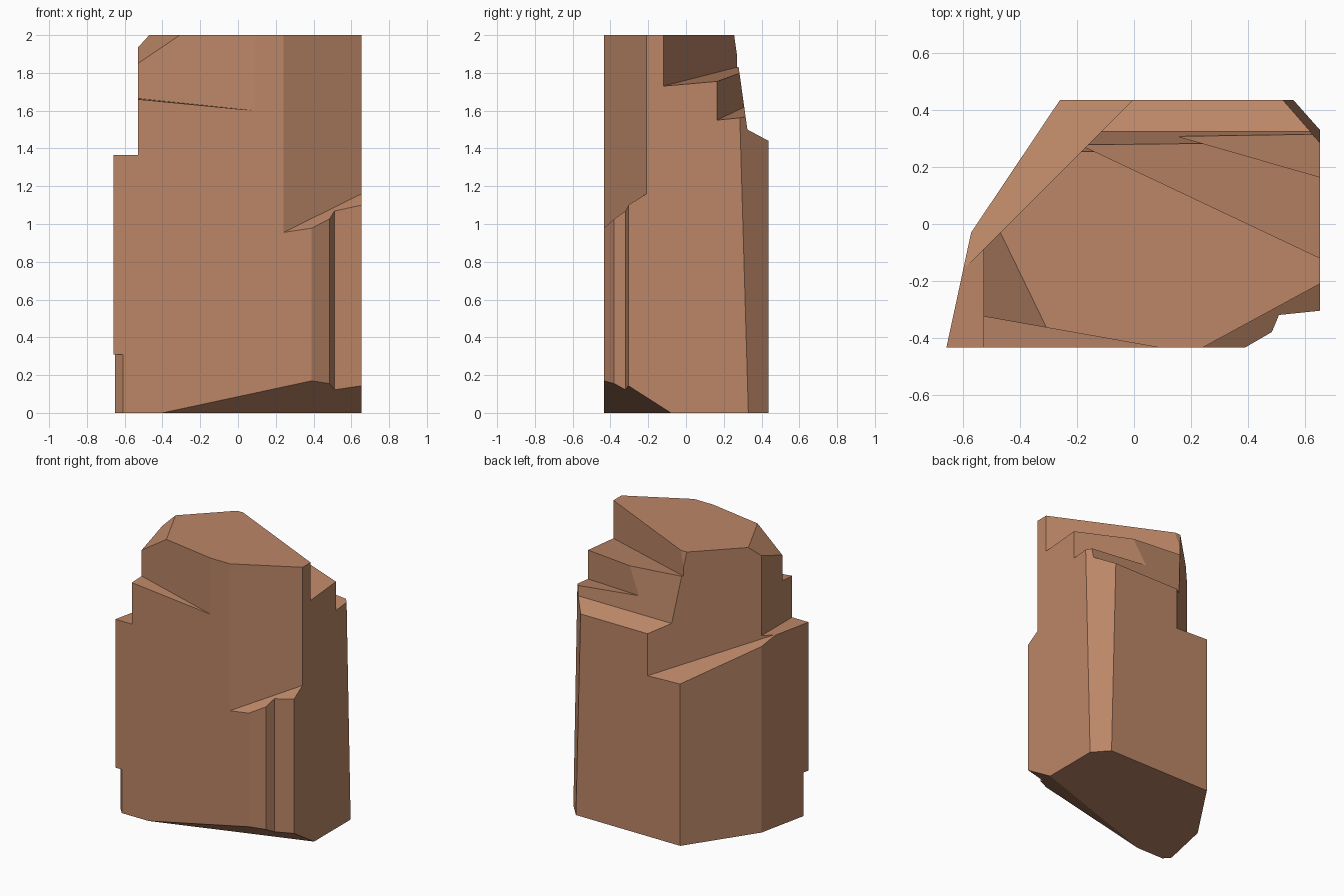
import bpy, bmesh
from mathutils import Vector

if "Cube" in bpy.data.objects:
    bpy.data.objects.remove(bpy.data.objects["Cube"], do_unlink=True)

clay = bpy.data.materials.new("clay_brown")
clay.use_nodes = True
colour = (0.50, 0.24, 0.135, 1)
clay.diffuse_color = colour
clay.node_tree.nodes["Principled BSDF"].inputs["Base Color"].default_value = colour


def add_object(name, bm):
    bmesh.ops.recalc_face_normals(bm, faces=bm.faces)
    mesh = bpy.data.meshes.new(name)
    bm.to_mesh(mesh)
    bm.free()
    mesh.materials.append(clay)
    obj = bpy.data.objects.new(name, mesh)
    bpy.context.collection.objects.link(obj)
    return obj


def plane(a, b, c):
    """Point and upward normal of the plane through three points."""
    a, b, c = Vector(a), Vector(b), Vector(c)
    n = (b - a).cross(c - a).normalized()
    return a, (n if n.z > 0 else -n)


def slice_off(bm, point, normal):
    """Remove everything on the normal's side and close the cut."""
    geom = bm.verts[:] + bm.edges[:] + bm.faces[:]
    cut = bmesh.ops.bisect_plane(bm, geom=geom, dist=1e-5, plane_co=point,
                                 plane_no=normal, clear_outer=True)
    edges = [e for e in cut["geom_cut"] if isinstance(e, bmesh.types.BMEdge)]
    bmesh.ops.holes_fill(bm, edges=edges, sides=0)


def wedge(name, p, q, floor, top=6, lean=0):
    """Cutter to the right of the wall line p-q, above a sloping floor."""
    p, q = Vector((*p, 0)), Vector((*q, 0))
    along = (q - p).normalized()
    out = Vector((along.y, -along.x, 0))
    base, n = plane(*floor)
    bm = bmesh.new()
    for start, way in ((p, -2), (q, 2)):
        for depth in (0, 2):
            v = start + along * way + out * depth
            v.z = base.z - (n.x * (v.x - base.x) + n.y * (v.y - base.y)) / n.z
            bm.verts.new(v)
            shift = -lean * (top - v.z) if depth == 0 else 0
            v = v + out * shift
            v.z = top
            bm.verts.new(v)
    bmesh.ops.convex_hull(bm, input=bm.verts[:])
    obj = add_object(name, bm)
    obj.hide_render = True
    return obj


# Rock column from its footprint
footprint = [(-.66, -.435), (.39, -.435), (.485, -.38), (.51, -.32), (.655, -.305),
             (.655, .437), (-.26, .437), (-.573, -.03)]
bm = bmesh.new()
face = bm.faces.new([bm.verts.new((x, y, 0)) for x, y in footprint])
up = bmesh.ops.extrude_face_region(bm, geom=[face])["geom"]
bmesh.ops.translate(bm, vec=(0, 0, 2), verts=[v for v in up if isinstance(v, bmesh.types.BMVert)])
bmesh.ops.recalc_face_normals(bm, faces=bm.faces)

# Leaning back corner, top chamfer and sloping underside
slice_off(bm, *plane((.56, .437, 0), (.655, .33, 0), (.655, .285, 1.56)))
slice_off(bm, *plane((-.47, -.03, 2), (-.31, -.36, 2), (-.53, -.325, 1.85)))
point, normal = plane((-.4, -.435, 0), (.4, -.435, .172), (.655, -.08, 0))
slice_off(bm, point, -normal)
rock = add_object("rock_column", bm)

# Stepped ledges
cutters = [
    wedge("front_notch", (.25, -.43), (.655, -.21),
          [(.25, -.43, .96), (.655, -.21, 1.16), (.655, -.305, 1.1)]),
    wedge("left_ledge", (-.53, 0), (-.53, -.43),
          [(0, 0, 1.365), (1, 0, 1.365), (0, 1, 1.365)]),
    wedge("diagonal_ledge", (0, .44), (-.59, -.15),
          [(0, .44, 1.14), (-.59, -.15, 1.365), (-.26, .44, 1.15)]),
    wedge("back_ledge", (.6, .325), (0, .325),
          [(0, .325, 1.5), (1, .325, 1.5), (0, .437, 1.44)], lean=.14),
    wedge("upper_back_step", (.655, -.12), (-.17, .27),
          [(.655, -.12, 1.73), (-.17, .27, 1.83), (.655, .165, 1.755)]),
    wedge("lower_back_step", (.655, .165), (.15, .31),
          [(.655, .165, 1.55), (.15, .31, 1.62), (.655, .285, 1.562)]),
    wedge("upper_front_step", (-.53, -.325), (.09, -.435),
          [(-.53, -.325, 1.665), (.09, -.435, 1.6), (-.53, -.435, 1.66)]),
    wedge("foot_chip", (-.65, -.39), (-.61, -.435),
          [(0, 0, -1), (1, 0, -1), (0, 1, -1)], top=.31),
]
for cutter in cutters:
    mod = rock.modifiers.new(cutter.name, "BOOLEAN")
    mod.operation = "DIFFERENCE"
    mod.solver = "EXACT"
    mod.object = cutter

# Bake the cuts and drop the cutters
bpy.context.view_layer.update()
graph = bpy.context.evaluated_depsgraph_get()
carved = bpy.data.meshes.new_from_object(rock.evaluated_get(graph))
rock.modifiers.clear()
rock.data = carved
carved.materials.clear()
carved.materials.append(clay)
for poly in carved.polygons:
    poly.material_index = 0
    poly.use_smooth = False
for cutter in cutters:
    bpy.data.objects.remove(cutter, do_unlink=True)
